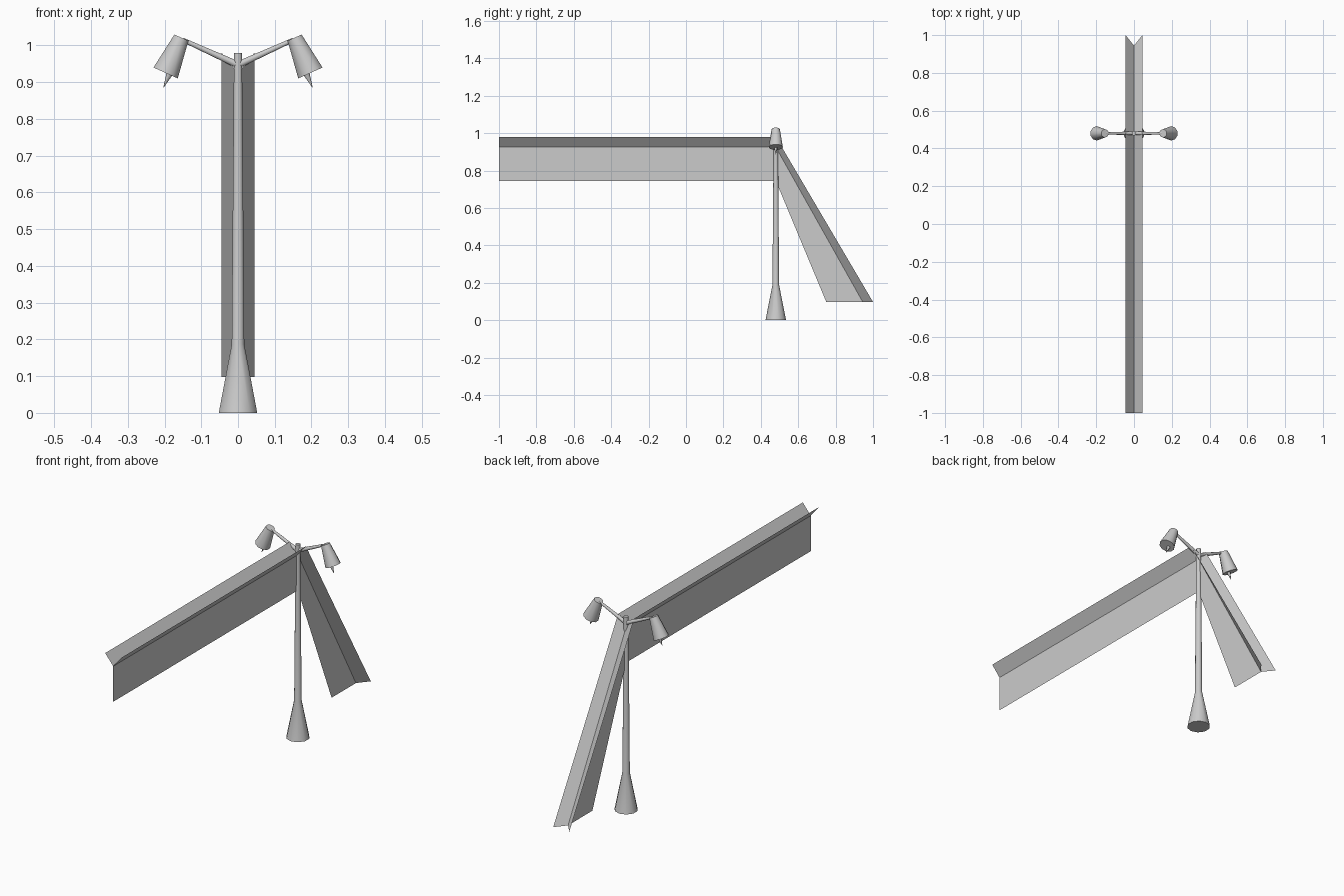
import bpy
import bmesh
from mathutils import Vector

cube = bpy.data.objects.get("Cube")
if cube:
    bpy.data.objects.remove(cube, do_unlink=True)

grey = bpy.data.materials.new("plain grey")
grey.use_nodes = True
shade = (0.6, 0.6, 0.6, 1)
grey.diffuse_color = shade
grey.node_tree.nodes["Principled BSDF"].inputs["Base Color"].default_value = shade

SIDES = 10
POST_Y = 0.48


def add_object(name, bm, smooth):
    mesh = bpy.data.meshes.new(name)
    bm.to_mesh(mesh)
    bm.free()
    obj = bpy.data.objects.new(name, mesh)
    bpy.context.collection.objects.link(obj)
    mesh.materials.append(grey)
    if smooth:
        bpy.ops.object.select_all(action="DESELECT")
        obj.select_set(True)
        bpy.context.view_layer.objects.active = obj
        bpy.ops.object.shade_smooth_by_angle(angle=0.8)
    return obj


def tapered_rod(name, stations):
    """Capped round body through (x, z, radius) stations in the post's plane."""
    bm = bmesh.new()
    points = [Vector((x, POST_Y, z)) for x, z, r in stations]
    axis = (points[-1] - points[0]).normalized()
    across = Vector((0, 1, 0))
    side = across.cross(axis)
    rings = []
    for centre, (x, z, r) in zip(points, stations):
        ring = []
        for i in range(SIDES):
            turn = 6.283185 * i / SIDES
            offset = across * r
            offset.rotate(axis.to_track_quat("Z", "Y").to_matrix().to_3x3().Identity(3))
            ring.append(bm.verts.new(centre + circle(across, side, turn) * r))
        rings.append(ring)
    for low, high in zip(rings, rings[1:]):
        for i in range(SIDES):
            j = (i + 1) % SIDES
            bm.faces.new((low[i], low[j], high[j], high[i]))
    bm.faces.new(rings[0])
    bm.faces.new(rings[-1])
    bmesh.ops.recalc_face_normals(bm, faces=bm.faces)
    return add_object(name, bm, True)


def circle(u, v, turn):
    from math import cos, sin
    return u * cos(turn) + v * sin(turn)


def y_section_fin(name, start, end):
    """Thin web with two flared wings; each end gives (y, z) of foot, crease, rim."""
    bm = bmesh.new()
    half = 0.045

    def section(profile):
        foot, crease, rim = profile
        places = [(0, foot), (0, crease), (-half, rim), (half, rim)]
        return [bm.verts.new((x, y, z)) for x, (y, z) in places]

    a, b = section(start), section(end)
    for i, j in ((0, 1), (1, 2), (1, 3)):
        bm.faces.new((a[i], b[i], b[j], a[j]))
    return add_object(name, bm, False)


# Long level fin and the sloping fin that drops behind the post
bend = [(POST_Y, 0.745), (POST_Y, 0.925), (POST_Y, 0.98)]
y_section_fin("level_fin", [(-1, z) for y, z in bend], bend)
y_section_fin("sloping_fin", bend, [(0.75, 0.097), (0.945, 0.097), (1, 0.097)])

# Post with flared foot
tapered_rod("post", [(0, 0, 0.055), (0, 0.187, 0.018), (0, 0.98, 0.0115)])

# Mirrored lamp arms, shades and pointed bulbs
for side, s in (("left", 1), ("right", -1)):
    tapered_rod(side + "_arm", [(0, 0.947, 0.01), (s * 0.15, 1.015, 0.006)])
    tapered_rod(side + "_shade", [(s * 0.154, 1.021, 0.022), (s * 0.197, 0.925, 0.038)])
    tapered_rod(side + "_bulb", [(s * 0.183, 0.93, 0.011), (s * 0.203, 0.885, 0.0005)])
